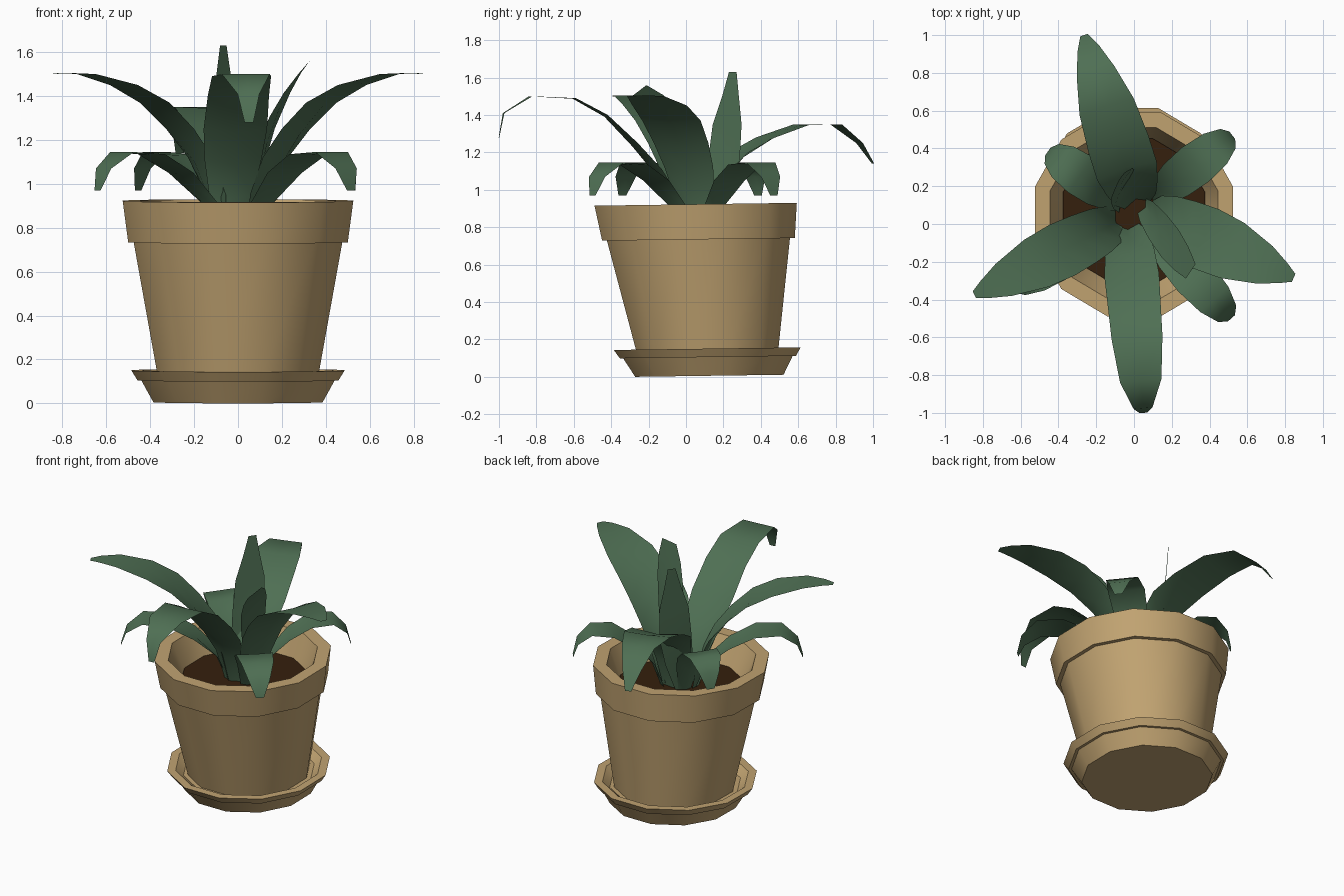
import bpy, bmesh, math
from mathutils import Vector

if "Cube" in bpy.data.objects:
    bpy.data.objects.remove(bpy.data.objects["Cube"])


def material(name, rgb):
    m = bpy.data.materials.new(name)
    m.diffuse_color = (*rgb, 1)
    m.use_nodes = True
    m.node_tree.nodes["Principled BSDF"].inputs["Base Color"].default_value = m.diffuse_color
    return m


CLAY = material("tan clay", (0.53, 0.365, 0.165))
SOIL = material("dark soil", (0.036, 0.014, 0.004))
LEAF = material("leaf green", (0.078, 0.16, 0.088))


def finish(name, bm, mat, angle):
    me = bpy.data.meshes.new(name)
    bm.to_mesh(me)
    bm.free()
    me.materials.append(mat)
    ob = bpy.data.objects.new(name, me)
    bpy.context.collection.objects.link(ob)
    bpy.ops.object.select_all(action='DESELECT')
    ob.select_set(True)
    bpy.context.view_layer.objects.active = ob
    bpy.ops.object.shade_smooth_by_angle(angle=math.radians(angle))
    return ob


def lathe(name, profile, mat, sides=12):
    """Spin (half width across flats, z) points; the pot leans a little to the front."""
    bm = bmesh.new()

    def place(x, y, z):
        y = 1.03 * y + 0.125 - 0.08 * z
        return bm.verts.new((x, y, z + 0.014 * (y + 0.27)))

    rings = []
    for r, z in profile:
        if r == 0:
            rings.append([place(0, 0, z)] * sides)
        else:
            R = r / math.cos(math.pi / sides)
            angs = [2 * math.pi * (i + 0.5) / sides for i in range(sides)]
            rings.append([place(R * math.cos(a), R * math.sin(a), z) for a in angs])
    for a, b in zip(rings, rings[1:]):
        for i in range(sides):
            j = (i + 1) % sides
            bm.faces.new(list(dict.fromkeys((a[i], a[j], b[j], b[i]))))
    if len(profile) > 2:
        bmesh.ops.recalc_face_normals(bm, faces=bm.faces)
    return finish(name, bm, mat, 35)


def leaf(name, base, tip, profile, across=None, widen=1):
    """Blade from base to tip (x, y); profile rows are (share of the way, z, width)."""
    bm = bmesh.new()
    b, t = Vector((*base, 0)), Vector((*tip, 0))
    d = (t - b).normalized()
    side = Vector(across).normalized() if across else Vector((-d.y, d.x, 0))
    pts = [b.lerp(t, s) + Vector((0, 0, z)) for s, z, w in profile]
    rows = []
    for i, (p, (s, z, w)) in enumerate(zip(pts, profile)):
        w *= widen
        tangent = (pts[min(i + 1, len(pts) - 1)] - pts[max(i - 1, 0)]).normalized()
        up = tangent.cross(side).normalized()
        fold = w * 0.22 * (1 - s) ** 3              # gutter, deepest near the root
        rows.append([bm.verts.new(q) for q in
                     (p - side * w / 2, p - up * fold, p + side * w / 2)])
    for a, c in zip(rows, rows[1:]):
        for k in range(2):
            bm.faces.new((a[k], c[k], c[k + 1], a[k + 1])[::-1])
    return finish(name, bm, LEAF, 60)


# Saucer, pot and soil
lathe("saucer", [(0, 0), (.385, 0), (.44, .10), (.457, .10), (.485, .145),
                 (.435, .145), (.39, .105), (0, .105)], CLAY)
lathe("pot", [(0, .1), (.362, .1), (.475, .73), (.50, .73), (.525, .918),
              (.445, .918), (.375, .74), (0, .74)], CLAY)
lathe("soil", [(.376, .755), (0, .755)], SOIL)

# Long arching leaves
leaf("front_leaf", (-.035, 0), (.05, -1.0),
     [(0, .75, .12), (.04, .95, .2), (.14, 1.11, .26), (.27, 1.25, .29), (.43, 1.4, .28),
      (.6, 1.49, .27), (.83, 1.5, .22), (.975, 1.41, .1), (1, 1.28, .04)])
leaf("back_leaf", (.02, .1), (-.265, 1.0),
     [(0, .75, .14), (.03, .95, .22), (.1, 1.1, .28), (.2, 1.2, .33), (.36, 1.28, .33),
      (.58, 1.35, .3), (.78, 1.35, .21), (.92, 1.25, .12), (1, 1.14, .04)])
side_profile = [(0, .75, .12), (.04, .95, .2), (.13, 1.12, .25), (.25, 1.25, .28),
                (.4, 1.37, .3), (.58, 1.45, .28), (.8, 1.5, .19), (.93, 1.505, .1),
                (1, 1.5, .04)]
leaf("left_leaf", (-.07, .02), (-.845, -.375), side_profile)
leaf("right_leaf", (.07, .06), (.845, -.285), side_profile, widen=1.14)

# Upright centre leaves
leaf("tall_back_leaf", (-.05, .1), (-.067, .25),
     [(0, .75, .1), (.35, .95, .18), (.68, 1.15, .21), (.8, 1.35, .19), (.92, 1.5, .11),
      (1, 1.63, .05)], across=(-.58, -.8, 0))
leaf("tall_front_leaf", (.04, .1), (.3, -.25),
     [(0, .75, .1), (.1, .98, .15), (.32, 1.2, .19), (.58, 1.36, .2), (.8, 1.46, .17),
      (1, 1.53, .11)], across=(.45, .68, .52))

# Short drooping leaves
short = [(0, .75, .08), (.1, .92, .14), (.32, 1.05, .21), (.56, 1.135, .23),
         (.8, 1.145, .2), (.95, 1.07, .13), (1, .97, .05)]
for name, base, tip in (("short_leaf_back_right", (.08, .12), (.52, .47)),
                        ("short_leaf_front_right", (.07, .0), (.515, -.5)),
                        ("short_leaf_back_left", (-.06, .1), (-.455, .385)),
                        ("short_leaf_front_left", (-.08, .02), (-.64, -.34))):
    leaf(name, base, tip, short)
